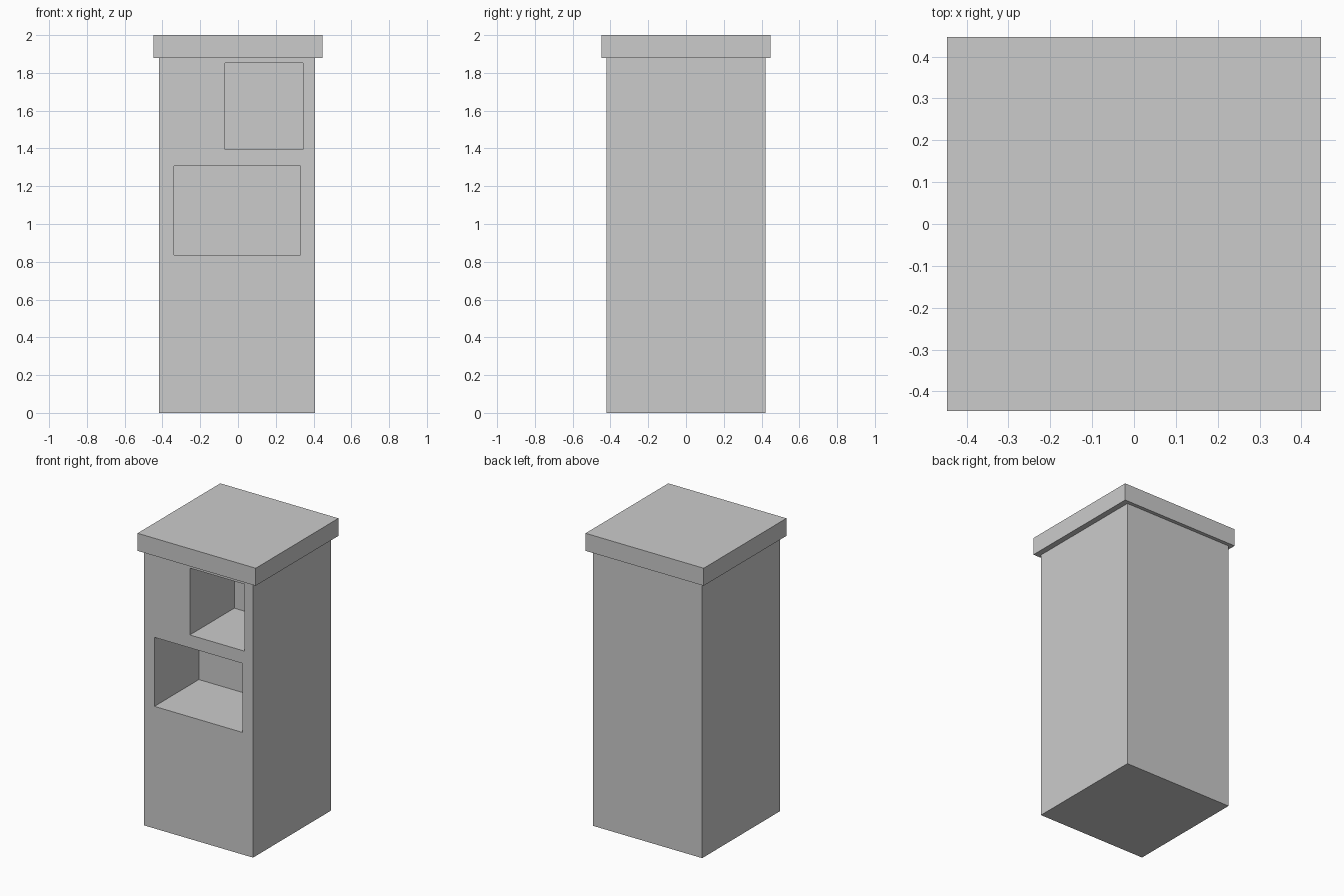
import bpy

if "Cube" in bpy.data.objects:
    bpy.data.objects.remove(bpy.data.objects["Cube"])


def box(name, x, y, z):
    """Axis-aligned box from (min, max) pairs."""
    size = [b - a for a, b in (x, y, z)]
    centre = [(a + b) / 2 for a, b in (x, y, z)]
    bpy.ops.mesh.primitive_cube_add(size=1, location=centre)
    obj = bpy.context.object
    obj.name = name
    obj.scale = size
    bpy.ops.object.transform_apply(location=False, rotation=False, scale=True)
    return obj


FRONT = -0.42
DEPTH = 0.48

# Main pillar and overhanging cap
body = box("cabinet_body", (-0.418, 0.408), (FRONT, 0.422), (0, 1.88))
box("top_cap", (-0.447, 0.447), (-0.447, 0.447), (1.88, 2.0))

# Two recesses cut into the front
recesses = {
    "upper_recess": ((-0.07, 0.345), (1.395, 1.852)),
    "lower_recess": ((-0.338, 0.33), (0.835, 1.307)),
}
for name, (x, z) in recesses.items():
    cutter = box(name + "_cutter", x, (FRONT - 0.1, FRONT + DEPTH), z)
    cutter.hide_render = True
    mod = body.modifiers.new(name, 'BOOLEAN')
    mod.operation = 'DIFFERENCE'
    mod.solver = 'EXACT'
    mod.object = cutter
    bpy.context.view_layer.objects.active = body
    bpy.ops.object.modifier_apply(modifier=name)
    bpy.data.objects.remove(cutter)
